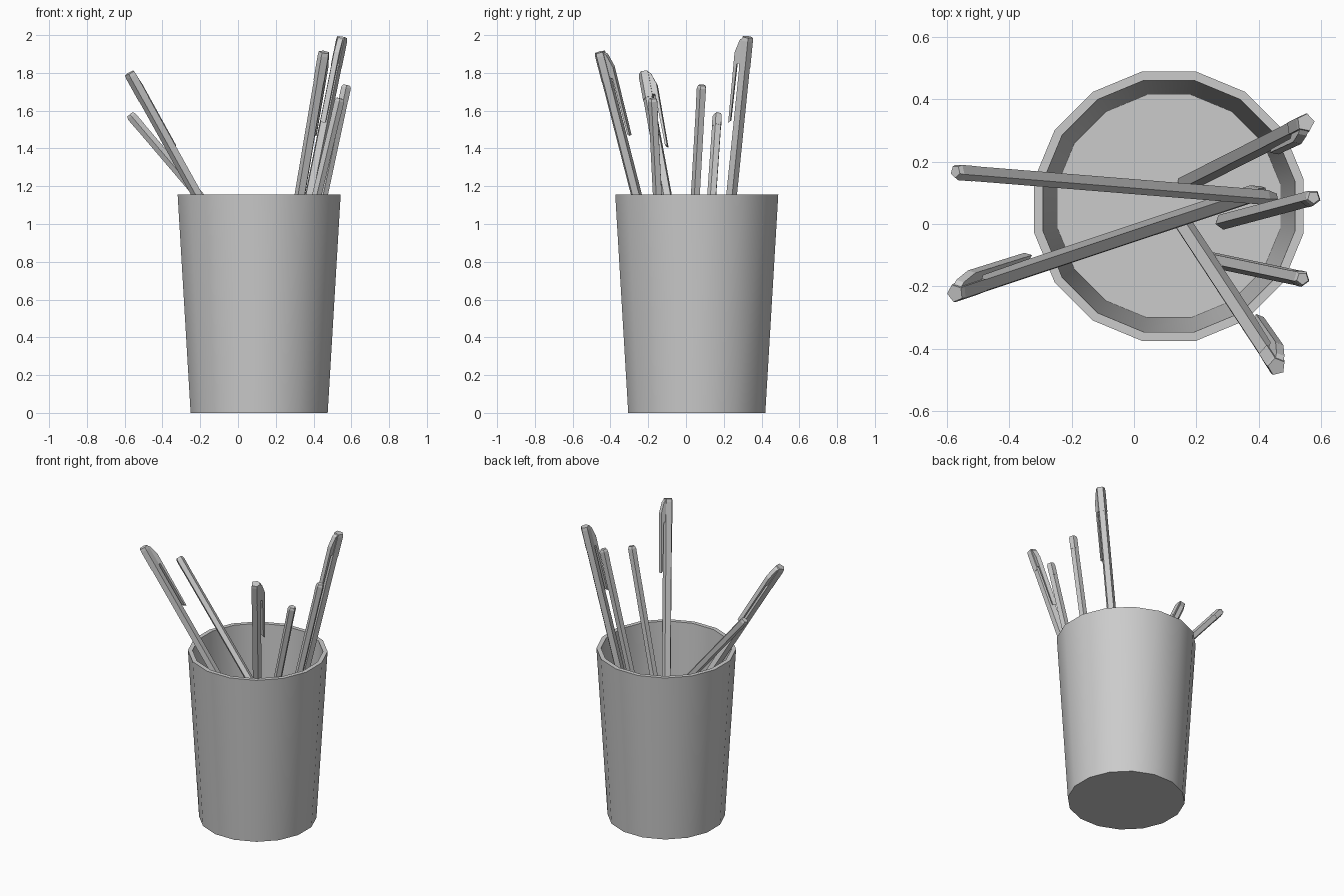
import bpy, bmesh, math
from mathutils import Vector

if "Cube" in bpy.data.objects:
    bpy.data.objects.remove(bpy.data.objects["Cube"])

CUP = Vector((0.112, 0.057, 0))


def make_object(name, bm):
    bmesh.ops.recalc_face_normals(bm, faces=bm.faces)
    mesh = bpy.data.meshes.new(name)
    bm.to_mesh(mesh)
    bm.free()
    ob = bpy.data.objects.new(name, mesh)
    bpy.context.collection.objects.link(ob)
    return ob


def skin_rings(bm, rings):
    """Bridge a list of point rings and close both ends."""
    rows = [[bm.verts.new(p) for p in ring] for ring in rings]
    n = len(rows[0])
    for a, b in zip(rows, rows[1:]):
        for i in range(n):
            j = (i + 1) % n
            bm.faces.new((a[i], a[j], b[j], b[i]))
    bm.faces.new(rows[0][::-1])
    bm.faces.new(rows[-1])


def frame(bottom, top, hint):
    """Axis pointing down the stick, outward direction, side direction."""
    axis = (Vector(bottom) - Vector(top)).normalized()
    hint = Vector(hint)
    out = (hint - axis * hint.dot(axis)).normalized()
    return axis, out, axis.cross(out)


def stick(name, top, fr, profile, sides=5):
    """Faceted rod from (distance below top, radius) pairs."""
    axis, out, side = fr
    bm = bmesh.new()
    rings = []
    for s, r in profile:
        c = Vector(top) + axis * s
        angles = [2 * math.pi * (i + 0.5) / sides for i in range(sides)]
        rings.append([c + out * r * math.cos(a) + side * r * math.sin(a) for a in angles])
    skin_rings(bm, rings)
    return make_object(name, bm)


def clip(name, top, fr):
    """Bent pocket clip extruded from its side profile."""
    axis, out, side = fr
    outline = [(0.0, 0.015), (0.02, 0.038), (0.09, 0.058), (0.47, 0.054),
               (0.46, 0.043), (0.15, 0.040), (0.14, 0.015)]
    bm = bmesh.new()
    skin_rings(bm, [[Vector(top) + axis * s + out * o + side * w for s, o in outline]
                    for w in (-0.014, 0.014)])
    make_object(name, bm)


# Tapered cup with 16 sides: outer wall, rim, inner wall, floor
bm = bmesh.new()
rings = []
for r, z in ((0.37, 0), (0.44, 1.155), (0.411, 1.155), (0.364, 0.01)):
    rings.append([CUP + Vector((r * math.cos(a), r * math.sin(a), z))
                  for a in [2 * math.pi * (i + 0.5) / 16 for i in range(16)]])
skin_rings(bm, rings)
cup = make_object("cup", bm)
bpy.context.view_layer.objects.active = cup
cup.select_set(True)
bpy.ops.object.shade_smooth_by_angle(angle=math.radians(35))
cup.select_set(False)

# Pens with cap and clip: bottom, top, clip direction
pens = [((0.155, 0.125, 0.02), (0.55, 0.325, 1.99), (-0.01, -0.05, 0)),
        ((0.41, 0.105, 0.03), (-0.573, -0.222, 1.80), (0.016, 0.05, 0)),
        ((0.14, 0.025, 0.03), (0.457, -0.457, 1.91), (0.02, 0.05, 0))]
for k, (bottom, top, hint) in enumerate(pens, 1):
    fr = frame(bottom, top, hint)
    length = (Vector(bottom) - Vector(top)).length
    stick(f"pen_body_{k}", top, fr,
          [(0.15, 0.030), (length - 0.06, 0.030), (length, 0.018)])
    stick(f"pen_cap_{k}", top, fr, [(0, 0.029), (0.02, 0.032), (0.16, 0.032)])
    clip(f"pen_clip_{k}", top, fr)

# Pencils with eraser end
pencils = [((0.45, 0.085, 0.38), (-0.572, 0.168, 1.58)),
           ((0.275, 0.005, 0.33), (0.575, 0.085, 1.735)),
           ((0.22, -0.108, 0.33), (0.54, -0.175, 1.665))]
for k, (bottom, top) in enumerate(pencils, 1):
    fr = frame(bottom, top, (0, 1, 0))
    length = (Vector(bottom) - Vector(top)).length
    stick(f"pencil_{k}", top, fr,
          [(0.08, 0.026), (length - 0.05, 0.026), (length, 0.015)])
    stick(f"pencil_eraser_{k}", top, fr, [(0, 0.020), (0.015, 0.027), (0.085, 0.027)])
